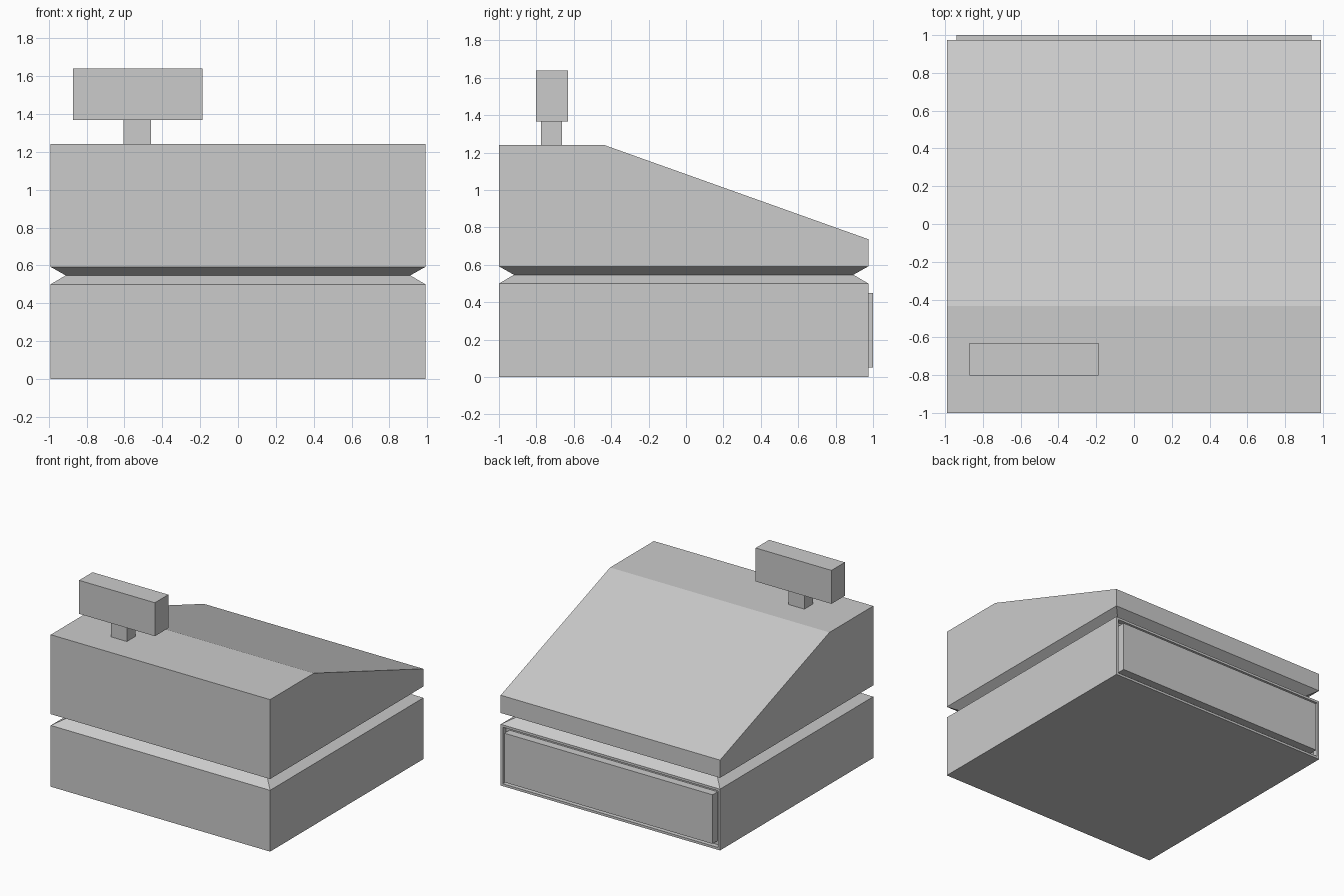
import bpy, bmesh
from mathutils import Vector

if "Cube" in bpy.data.objects:
    bpy.data.objects.remove(bpy.data.objects["Cube"])

X, Y0, Y1 = 0.99, -1.0, 0.975   # body footprint
NECK = 0.08                     # depth of the groove around the body


def make_object(name, bm):
    bmesh.ops.recalc_face_normals(bm, faces=bm.faces)
    mesh = bpy.data.meshes.new(name)
    bm.to_mesh(mesh)
    bm.free()
    obj = bpy.data.objects.new(name, mesh)
    bpy.context.collection.objects.link(obj)
    return obj


def loft(levels):
    """Closed solid from stacked rectangles given as (z, inset)."""
    bm = bmesh.new()
    rings = []
    for z, d in levels:
        corners = [(-X + d, Y0 + d), (X - d, Y0 + d), (X - d, Y1 - d), (-X + d, Y1 - d)]
        rings.append([bm.verts.new((x, y, z)) for x, y in corners])
    bm.faces.new(rings[0][::-1])
    bm.faces.new(rings[-1])
    for a, b in zip(rings, rings[1:]):
        for i in range(4):
            j = (i + 1) % 4
            bm.faces.new((a[i], a[j], b[j], b[i]))
    bm.normal_update()
    return bm


def box(name, lo, hi):
    bm = bmesh.new()
    bmesh.ops.create_cube(bm, size=1)
    lo, hi = Vector(lo), Vector(hi)
    bmesh.ops.scale(bm, vec=hi - lo, verts=bm.verts)
    bmesh.ops.translate(bm, vec=(lo + hi) / 2, verts=bm.verts)
    return make_object(name, bm)


# Lower body with a shallow recess for the drawer; the groove cuts in above it
bm = loft([(0, 0), (0.5, 0), (0.547, NECK)])
back = [f for f in bm.faces if f.normal.y > 0.99]
bmesh.ops.inset_individual(bm, faces=back, thickness=0.027)
recess = bmesh.ops.extrude_discrete_faces(bm, faces=back)["faces"]
bmesh.ops.translate(bm, vec=(0, -0.04, 0), verts=recess[0].verts)
make_object("lower_body", bm)

# Upper body: flared from the groove, top sliced by the sloping keyboard plane
bm = loft([(0.547, NECK), (0.592, 0), (1.24, 0)])
ridge, low = Vector((0, -0.435, 1.24)), Vector((0, Y1, 0.737))
normal = (low - ridge).cross(Vector((-1, 0, 0)))
if normal.z < 0:
    normal.negate()
cut = bmesh.ops.bisect_plane(
    bm, geom=bm.verts[:] + bm.edges[:] + bm.faces[:],
    plane_co=ridge, plane_no=normal.normalized(), clear_outer=True)
bmesh.ops.holes_fill(bm, edges=[e for e in bm.edges if e.is_boundary], sides=0)
make_object("upper_body", bm)

# Cash drawer standing slightly proud of its recess
box("drawer", (-0.94, 0.935, 0.05), (0.94, 1.0, 0.45))

# Customer display on its short post
box("display_post", (-0.605, -0.775, 1.24), (-0.46, -0.662, 1.367))
box("display", (-0.872, -0.803, 1.367), (-0.188, -0.63, 1.64))
